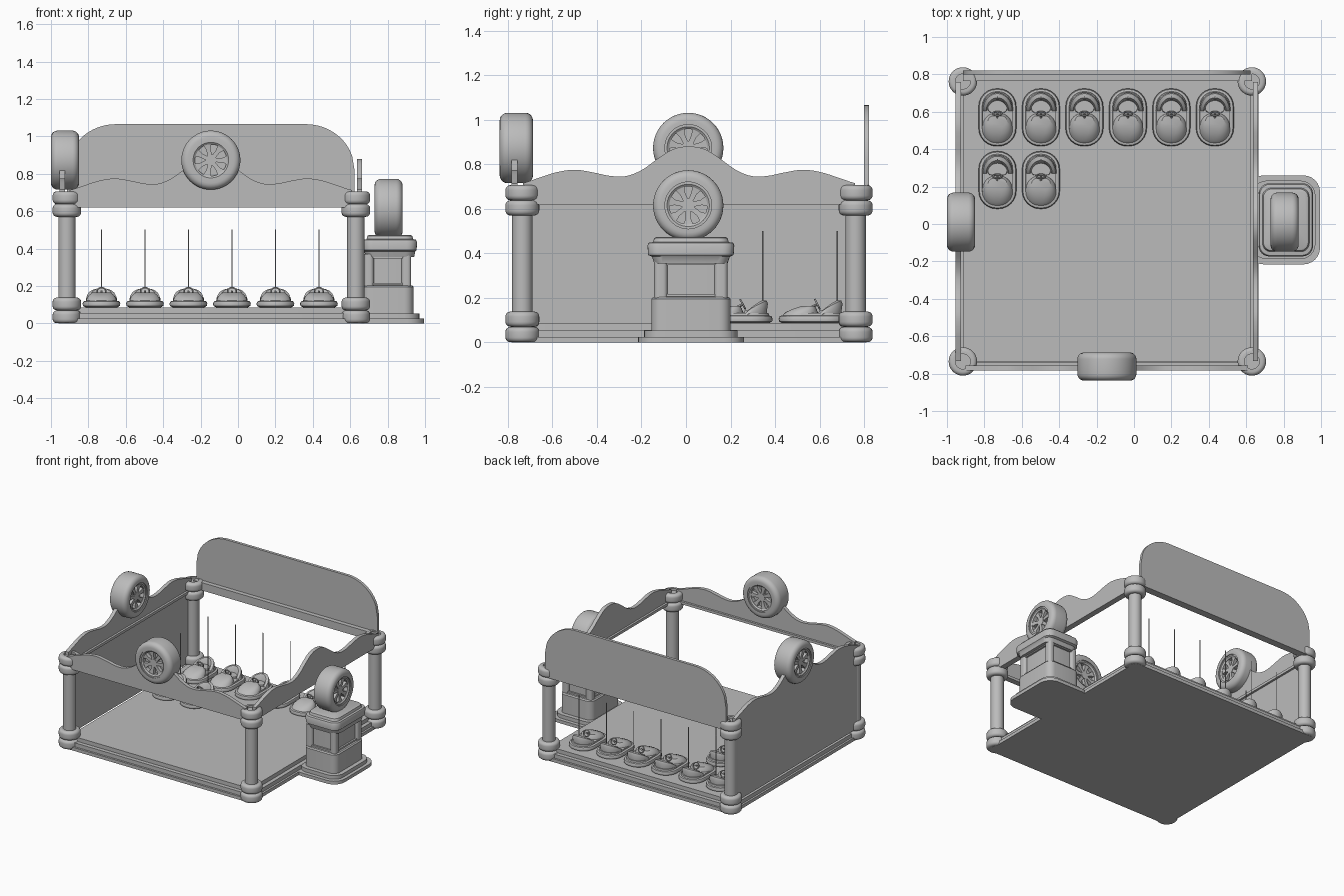
import bpy, bmesh, math
from mathutils import Vector, Matrix

if "Cube" in bpy.data.objects:
    bpy.data.objects.remove(bpy.data.objects["Cube"])

grey = bpy.data.materials.new("plain grey")
grey.use_nodes = True
GREY = (0.5, 0.5, 0.5, 1)
grey.diffuse_color = GREY
grey.node_tree.nodes["Principled BSDF"].inputs["Base Color"].default_value = GREY


def link(name, mesh, matrix=None):
    ob = bpy.data.objects.new(name, mesh)
    bpy.context.collection.objects.link(ob)
    if matrix:
        ob.matrix_world = matrix
    return ob


def skin(name, rings, wrap=False):
    """Mesh bridging equal closed rings, capped at the ends or wrapped round."""
    bm = bmesh.new()
    vs = [[bm.verts.new(p) for p in r] for r in rings]
    n = len(vs[0])
    for a, b in zip(vs, vs[1:] + (vs[:1] if wrap else [])):
        for i in range(n):
            j = (i + 1) % n
            bm.faces.new((a[i], a[j], b[j], b[i]))
    if not wrap:
        bm.faces.new(vs[0])
        bm.faces.new(vs[-1])
    bmesh.ops.recalc_face_normals(bm, faces=bm.faces)
    mesh = bpy.data.meshes.new(name)
    bm.to_mesh(mesh)
    bm.free()
    mesh.materials.append(grey)
    for p in mesh.polygons:
        p.use_smooth = True
    mesh.set_sharp_from_angle(angle=math.radians(35))
    return mesh


def loft(name, cx, layers, seg=6):
    """Stack of rounded rectangles: (centre y, half x, half y, radius, z)."""
    rings = []
    for cy, hx, hy, r, z in layers:
        ring = []
        for k, (sx, sy) in enumerate(((1, 1), (-1, 1), (-1, -1), (1, -1))):
            for i in range(seg + 1):
                a = math.pi / 2 * (k + i / seg)
                ring.append((cx + sx * (hx - r) + r * math.cos(a),
                             cy + sy * (hy - r) + r * math.sin(a), z))
        rings.append(ring)
    return skin(name, rings)


def lathe(name, profile, n=32):
    """Closed (radius, z) profile turned about z."""
    return skin(name, [[(r * math.cos(a), r * math.sin(a), z) for r, z in profile]
                       for a in (2 * math.pi * i / n for i in range(n))], wrap=True)


def rod(name, a, b, r, n=20):
    a, b = Vector(a), Vector(b)
    q = (b - a).to_track_quat('Z', 'Y')
    return skin(name, [[p + q @ Vector((r * math.cos(t), r * math.sin(t), 0))
                        for t in (2 * math.pi * i / n for i in range(n))] for p in (a, b)])


def box(name, x0, x1, y0, y1, z0, z1):
    return skin(name, [[(x0, y0, z), (x1, y0, z), (x1, y1, z), (x0, y1, z)] for z in (z0, z1)])


def soft_ring(ro, ri, h, b):
    """Tyre-like cross-section with rounded outer corners."""
    pts = [(ri, -h), (ri, h)]
    for c, s in ((math.pi / 2, 1), (0, -1)):
        for i in range(6):
            a = c - i / 5 * math.pi / 2
            pts.append((ro - b + b * math.cos(a), s * (h - b) + b * math.sin(a)))
    return pts


CX, CY = -0.145, 0.013
XS, YS = (-0.915, 0.63), (-0.735, 0.762)

# Stepped platform and floor
for i, (inset, z0, z1) in enumerate(((0, 0, .025), (.015, .025, .055), (.045, .055, .085))):
    link(f"platform_step_{i}", loft("platform", CX, [(CY, .81 - inset, .797 - inset, .02, z)
                                                     for z in (z0, z1)]))

# Corner posts with stacked ring cushions
post = rod("post", (0, 0, 0), (0, 0, .69), .046, 28)
cushion = lathe("cushion", soft_ring(.076, .04, .034, .022))
for x in XS:
    for y in YS:
        link("corner_post", post, Matrix.Translation((x, y, 0)))
        for z in (.035, .104, .604, .672):
            link("post_cushion", cushion, Matrix.Translation((x, y, z)))

# Wavy header boards
WAVE = [(0, .88), (.07, .868), (.14, .825), (.21, .775), (.28, .747), (.35, .747),
        (.43, .763), (.51, .775), (.59, .765), (.67, .74), (.76, .712)]


def wave_height(u):
    u = abs(u)
    for i in range(len(WAVE) - 1):
        (a, p1), (b, p2) = WAVE[i], WAVE[i + 1]
        if u <= b:
            p0 = WAVE[max(i - 1, 0)][1] if i else WAVE[1][1]
            p3 = WAVE[min(i + 2, len(WAVE) - 1)][1]
            t = (u - a) / (b - a)
            return p1 + t / 2 * (p2 - p0 + t * (2*p0 - 5*p1 + 4*p2 - p3 + t * (3*(p1 - p2) + p3 - p0)))
    return WAVE[-1][1]


def board(name, half, bottom, height, thick=.028, n=72):
    us = [half * (2 * i / n - 1) for i in range(n + 1)]
    return skin(name, [[(u, -thick / 2, bottom), (u, thick / 2, bottom),
                        (u, thick / 2, height(u)), (u, -thick / 2, height(u))] for u in us])


SIDE = Matrix.Rotation(math.pi / 2, 4, 'Z')
link("front_header", board("front_header", .755, .62, wave_height), Matrix.Translation((CX, -.77, 0)))
link("left_header", board("left_header", .745, .62, wave_height), Matrix.Translation((.65, CY, 0)) @ SIDE)
link("right_wall", board("right_wall", .745, .08, wave_height), Matrix.Translation((-.94, CY, 0)) @ SIDE)

# Trim rails along the header bottoms
link("front_rail", box("front_rail", *XS, -.775, -.74, .62, .64))
link("left_rail", box("left_rail", .62, .655, *YS, .62, .64))
link("right_rail", box("right_rail", -.945, -.91, *YS, .62, .64))
link("back_rail", box("back_rail", *XS, .765, .81, .64, .70))


# Tall back sign board with rounded shoulders
def sign_height(u):
    d = min(1, (.768 - abs(u)) / .26)
    return .82 + .245 * math.sqrt(max(0, 1 - (1 - d) ** 2))


link("back_sign", board("back_sign", .768, .64, sign_height, .022, 120),
     Matrix.Translation((CX, .81, 0)))

# Display wheels, built about z then turned to face out
tyre = lathe("tyre", soft_ring(.158, .105, .075, .035), 48)
rim = lathe("rim", [(.085, -.06), (.085, .06), (.095, .068), (.108, .068),
                    (.108, -.068), (.095, -.068)], 48)
disc = rod("rim_disc", (0, 0, -.03), (0, 0, .03), .09, 32)
hub = rod("hub", (0, 0, -.056), (0, 0, .056), .03, 20)
spoke = skin("spoke", [[(r, -w, -h), (r, w, -h), (r, w, h), (r, -w, h)]
                       for r, w, h in ((.02, .011, .054), (.06, .012, .054), (.09, .024, .058))])
TO_Y = Matrix.Rotation(math.pi / 2, 4, 'X')
TO_X = Matrix.Rotation(math.pi / 2, 4, 'Y')
for name, pos, turn in (("front", (CX, -.762, .873), TO_Y), ("right", (-.925, .01, .873), TO_X),
                        ("booth", (.805, .01, .615), TO_X)):
    m = Matrix.Translation(pos) @ turn
    for part, mesh in (("tyre", tyre), ("rim", rim), ("rim_disc", disc), ("hub", hub)):
        link(f"{name}_wheel_{part}", mesh, m)
    for i in range(7):
        link(f"{name}_wheel_spoke", spoke, m @ Matrix.Rotation(2 * math.pi * i / 7, 4, 'Z'))

# Ticket booth: plinth, lower body, window band, roof
BY = .022
link("booth_plinth", loft("booth_plinth", .80, [(BY, .195, .238, .09, 0), (BY, .195, .238, .09, .025)]))
link("booth_step", loft("booth_step", .80, [(BY, .17, .21, .08, .025), (BY, .17, .21, .08, .053)]))
link("booth_body", loft("booth_body", .80, [(BY, .138, .178, .05, .05), (BY, .138, .178, .05, .195),
                                            (BY, .13, .17, .045, .203)]))
link("booth_core", loft("booth_core", .80, [(BY, .105, .145, .03, .2), (BY, .105, .145, .03, .37)]))
link("booth_roof", loft("booth_roof", .812, [
    (BY, .13, .165, .05, .355), (BY, .136, .175, .05, .385), (BY, .143, .192, .055, .392),
    (BY, .145, .195, .055, .435), (BY, .14, .19, .055, .447), (BY, .125, .17, .045, .45),
    (BY, .12, .165, .045, .468), (BY, .112, .157, .04, .472)]))
for sx in (-1, 1):
    for sy in (-1, 1):
        px, py = .80 + sx * .1, BY + sy * .135
        link("booth_pillar", loft("booth_pillar", px, [(py, .026, .03, .02, z) for z in (.2, .37)]))
for z in (.205, .347):
    link("window_sill", loft("window_sill", .80, [(BY, .118, .158, .03, z), (BY, .118, .158, .03, z + .012)]))

# Bumper car parts, nose toward -y, base at z = 0
car = {
    "car_bumper": loft("car_bumper", 0, [(0, .085, .138, .08, 0), (0, .099, .152, .094, .008),
                                         (0, .101, .154, .096, .02), (0, .096, .149, .09, .032),
                                         (0, .08, .133, .075, .036)]),
    "car_tub": loft("car_tub", 0, [(.005, .084, .138, .08, .02), (.005, .08, .13, .075, .045)]),
    "car_hood": loft("car_hood", 0, [(-.055, .082, .082, .075, .034), (-.05, .078, .072, .07, .05),
                                     (-.035, .066, .05, .045, .066), (-.02, .05, .028, .026, .078)]),
    "car_seat": loft("car_seat", 0, [(.06, .052, .035, .02, .04), (.06, .05, .033, .02, .056)]),
    "car_steering_column": rod("car_steering_column", (0, -.03, .06), (0, .02, .085), .006, 8),
    "car_pole": rod("car_pole", (0, .11, .03), (0, .11, .415), .003, 8),
}
wheel_mesh = lathe("car_steering_wheel", soft_ring(.027, .02, .004, .003), 20)
wheel_mesh.transform(Matrix.Translation((0, .02, .085)) @ Matrix.Rotation(-1.1, 4, 'X'))
car["car_steering_wheel"] = wheel_mesh

# Curved seat back wrapping round the rear of each car
back = []
for i in range(25):
    a = math.pi * i / 24
    c, s = math.cos(a), math.sin(a)
    top = .048 + .054 * s ** .8
    back.append([(x * c, .035 + y * s, z) for x, y, z in (
        (.08, .09, .03), (.084, .098, top - .015), (.078, .092, top), (.06, .07, top),
        (.054, .062, top - .01), (.05, .05, .03))])
car["car_seat_back"] = skin("car_seat_back", back)

spots = [(-.73 + .2325 * i, .57) for i in range(6)] + [(-.73 + .2325 * i, .235) for i in range(2)]
for x, y in spots:
    for part, mesh in car.items():
        link(part, mesh, Matrix.Translation((x, y, .086)))
